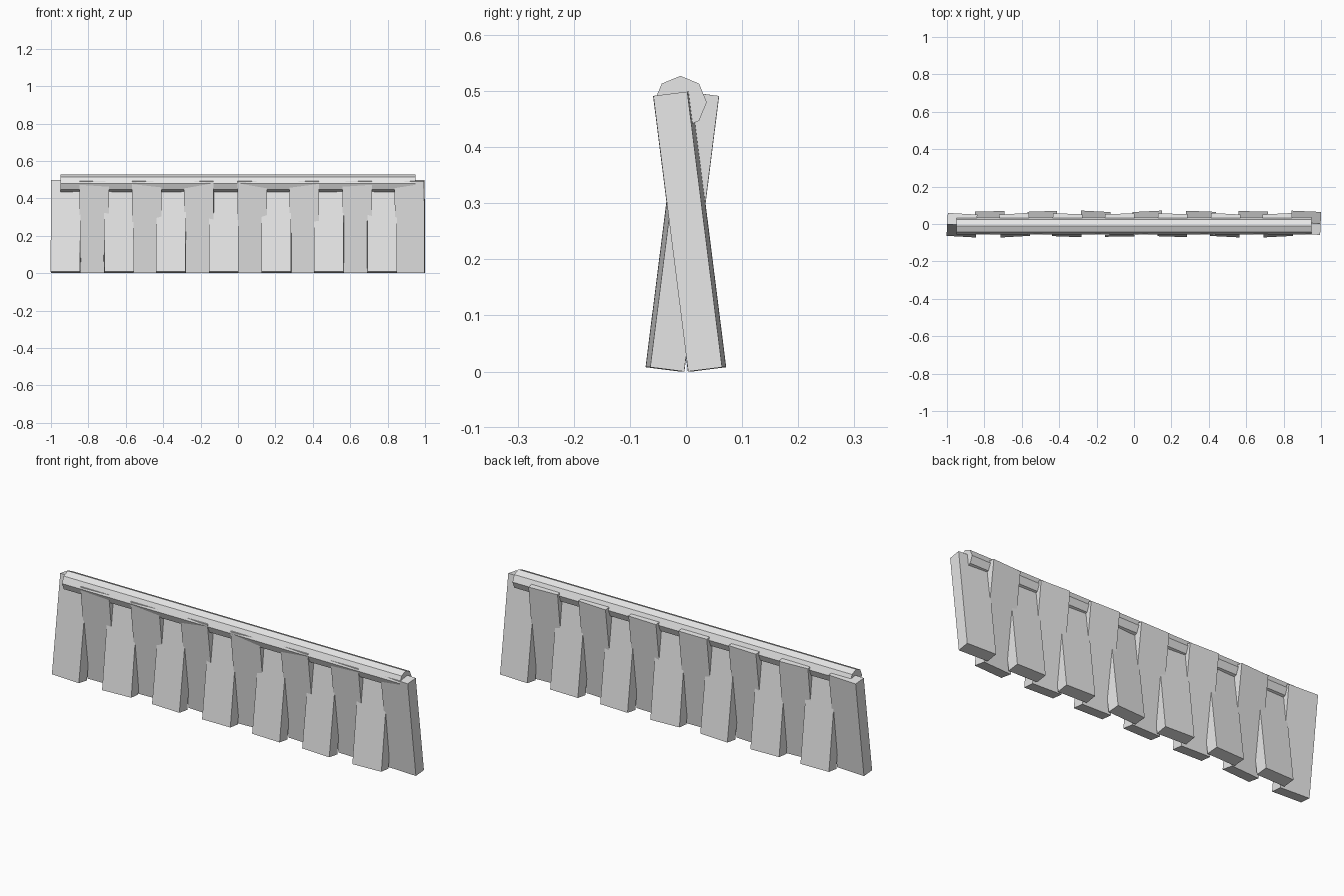
import bpy, bmesh
from math import radians, pi, cos, sin, atan2
from mathutils import Matrix

cube = bpy.data.objects.get("Cube")
if cube:
    bpy.data.objects.remove(cube, do_unlink=True)

grey = bpy.data.materials.new("pale grey")
grey.use_nodes = True
COLOUR = (0.8, 0.8, 0.8, 1)
grey.diffuse_color = COLOUR
grey.node_tree.nodes["Principled BSDF"].inputs["Base Color"].default_value = COLOUR


def add_object(name, bm):
    bmesh.ops.recalc_face_normals(bm, faces=bm.faces)
    mesh = bpy.data.meshes.new(name)
    bm.to_mesh(mesh)
    bm.free()
    mesh.materials.append(grey)
    obj = bpy.data.objects.new(name, mesh)
    bpy.context.collection.objects.link(obj)
    return obj


WIDTH, THICK, HEIGHT = 0.158, 0.061, 0.495
LEAN = radians(7.2)


def plank(name, x, side, skew):
    """Leaning board; side is -1 for feet at the front, 1 for feet at the back."""
    bm = bmesh.new()
    bmesh.ops.create_cube(bm, size=1)
    bmesh.ops.scale(bm, vec=(WIDTH, THICK, HEIGHT), verts=bm.verts)
    turn = Matrix.Rotation(atan2(skew, WIDTH), 4, 'Z')
    lean = Matrix.Rotation(side * LEAN, 4, 'X')
    place = Matrix.Translation((x, side * 0.0065, 0.2495))
    bm.transform(place @ turn @ lean)
    return add_object(name, bm)


# Two rows of crossing boards, each turned slightly differently
front_skews = (-0.009, 0.009, -0.006, 0.001, -0.005, -0.008, 0.008)
back_skews = (0.003, 0.005, -0.008, 0.008, -0.006, -0.003, -0.007)
for i, (front, back) in enumerate(zip(front_skews, back_skews)):
    plank(f"front_plank_{i + 1}", -0.92 + i * 0.2815, -1, front)
    plank(f"back_plank_{i + 1}", -0.77 + i * 0.2815, 1, back)

# Eight-sided top rail resting in the crossing
bm = bmesh.new()
ring = [bm.verts.new((-0.95, -0.01 + 0.047 * cos(k * pi / 4), 0.48 + 0.047 * sin(k * pi / 4)))
        for k in range(8)]
end = bm.faces.new(ring)
extruded = bmesh.ops.extrude_face_region(bm, geom=[end], use_keep_orig=True)
moved = [v for v in extruded["geom"] if isinstance(v, bmesh.types.BMVert)]
bmesh.ops.translate(bm, vec=(1.9, 0, 0), verts=moved)
add_object("top_rail", bm)
